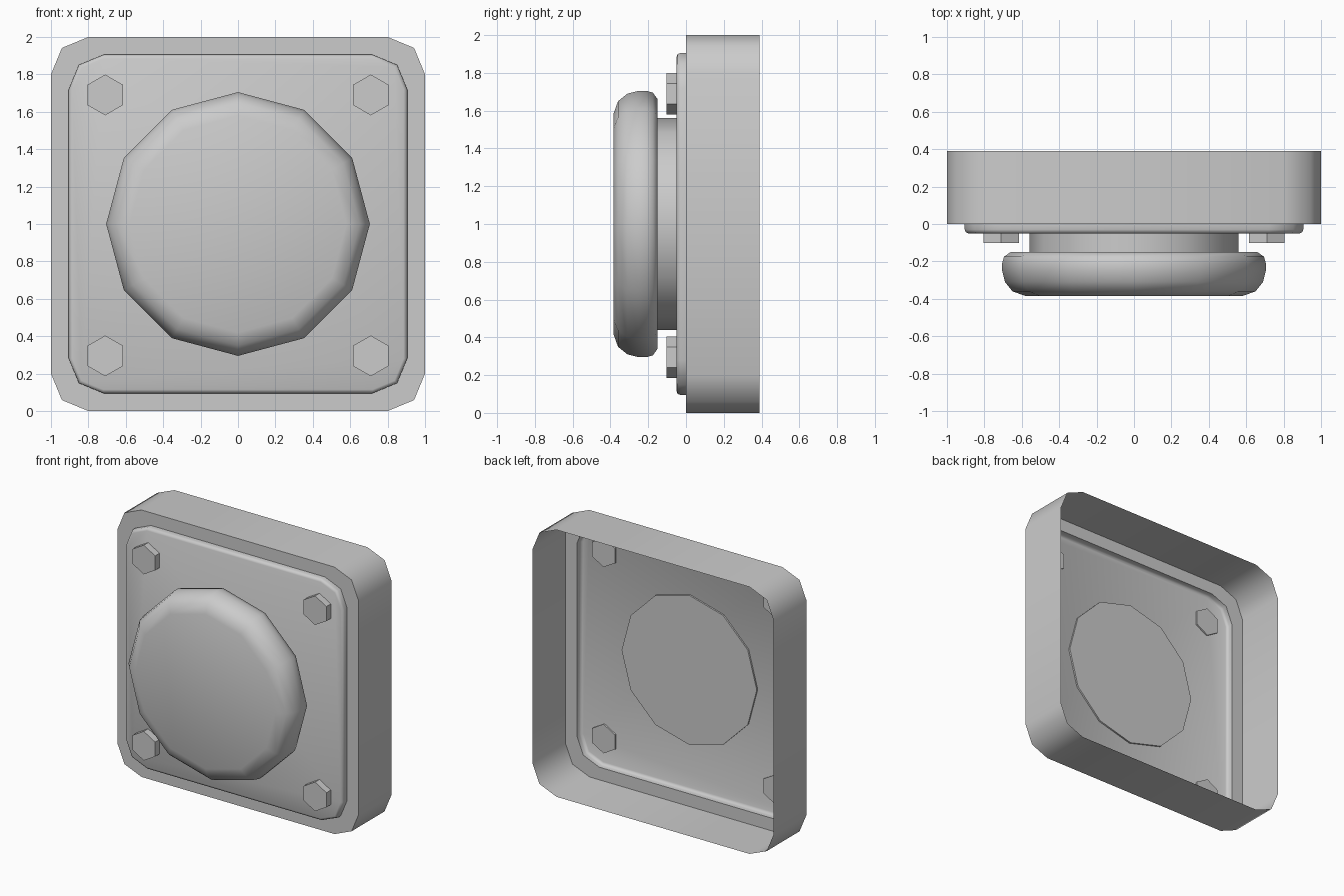
import bpy, bmesh
from math import sin, cos, pi, radians

cube = bpy.data.objects.get("Cube")
if cube:
    bpy.data.objects.remove(cube)

GREY = (0.6, 0.6, 0.6, 1)
mat = bpy.data.materials.new("plain grey")
mat.use_nodes = True
mat.diffuse_color = GREY
mat.node_tree.nodes["Principled BSDF"].inputs["Base Color"].default_value = GREY


def rounded_square(half, radius):
    """Square outline with two-segment rounded corners."""
    c = half - radius
    pts = []
    for q, (sx, sz) in enumerate([(1, 1), (-1, 1), (-1, -1), (1, -1)]):
        for k in range(3):
            a = q * pi / 2 + k * pi / 4
            pts.append((sx * c + radius * cos(a), sz * c + radius * sin(a)))
    return pts


def polygon(radius, sides):
    """Regular outline with a corner at the top."""
    return [(radius * cos(pi / 2 + 2 * pi * i / sides),
             radius * sin(pi / 2 + 2 * pi * i / sides)) for i in range(sides)]


def loft(name, rings, x=0, z=1, cap_back=True, cap_front=True):
    """Skin a list of (outline, y) rings running from back to front."""
    bm = bmesh.new()
    loops = [[bm.verts.new((px, y, pz)) for px, pz in pts] for pts, y in rings]
    for a, b in zip(loops, loops[1:]):
        n = len(a)
        for i in range(n):
            j = (i + 1) % n
            bm.faces.new((a[i], a[j], b[j], b[i]))
    if cap_back:
        bm.faces.new(loops[0][::-1])
    if cap_front:
        bm.faces.new(loops[-1])
    # Outlines run anticlockwise seen from the front, so faces point outward
    mesh = bpy.data.meshes.new(name)
    bm.to_mesh(mesh)
    bm.free()
    mesh.materials.append(mat)
    obj = bpy.data.objects.new(name, mesh)
    obj.location = (x, 0, z)
    bpy.context.collection.objects.link(obj)
    bpy.ops.object.select_all(action="DESELECT")
    obj.select_set(True)
    bpy.context.view_layer.objects.active = obj
    bpy.ops.object.shade_smooth_by_angle(angle=radians(50))
    return obj


# Open-backed housing: side wall, front rim, raised panel with a rolled edge
housing = [(1.0, 0.2, 0.39), (1.0, 0.2, 0.0), (0.905, 0.185, 0.0),
           (0.905, 0.185, -0.03), (0.899, 0.179, -0.044), (0.885, 0.165, -0.05)]
loft("housing", [(rounded_square(h, r), y) for h, r, y in housing], cap_back=False)

# Neck, seated just through the panel
loft("button_neck", [(polygon(0.56, 12), y) for y in (-0.038, -0.16)])

# Push button with rounded edges
button = [(0.66, -0.15), (0.695, -0.175), (0.705, -0.21), (0.705, -0.25),
          (0.69, -0.31), (0.65, -0.36), (0.58, -0.385)]
loft("push_button", [(polygon(r, 12), y) for r, y in button])

# Hexagonal corner bolts
for side, x in (("left", 0.71), ("right", -0.71)):
    for level, z in (("upper", 1.69), ("lower", 0.295)):
        loft(f"{level}_{side}_bolt", [(polygon(0.109, 6), y) for y in (-0.038, -0.102)], x, z)
